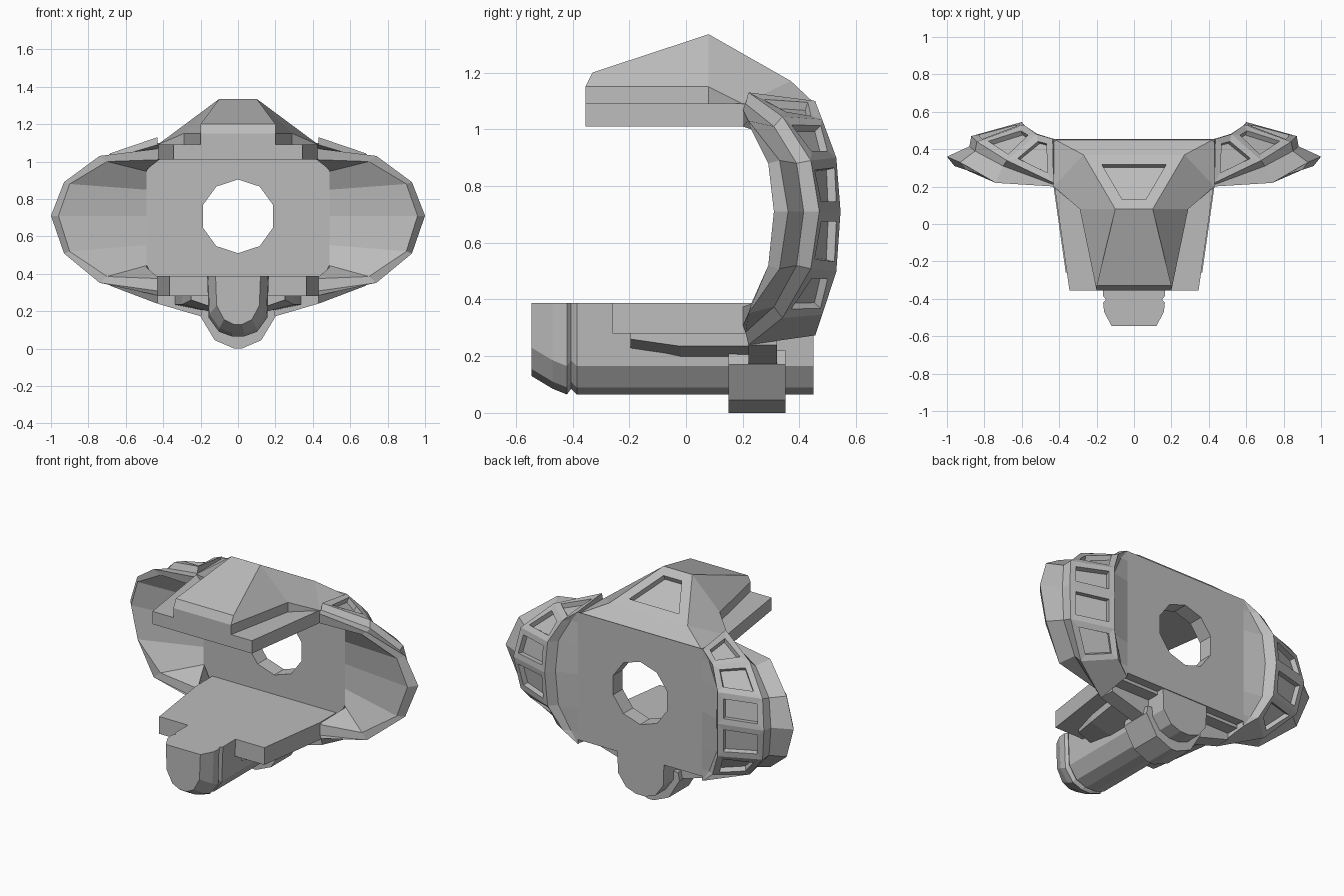
import bpy, bmesh
from math import sin, cos, tau

cube = bpy.data.objects.get("Cube")
if cube:
    bpy.data.objects.remove(cube, do_unlink=True)

grey = bpy.data.materials.new("hull grey")
COLOUR = (0.5, 0.5, 0.5, 1)
grey.diffuse_color = COLOUR
grey.use_nodes = True
grey.node_tree.nodes["Principled BSDF"].inputs["Base Color"].default_value = COLOUR


def finish(name, bm, mirror=False):
    """Turn a bmesh into a flat shaded object."""
    bmesh.ops.recalc_face_normals(bm, faces=bm.faces)
    mesh = bpy.data.meshes.new(name)
    bm.to_mesh(mesh)
    bm.free()
    mesh.materials.append(grey)
    obj = bpy.data.objects.new(name, mesh)
    bpy.context.collection.objects.link(obj)
    if mirror:
        obj.modifiers.new("both_sides", "MIRROR")
    return obj


def recess(bm, faces, border, depth):
    """Sink a straight-walled window into each face."""
    bmesh.ops.recalc_face_normals(bm, faces=bm.faces)
    bmesh.ops.inset_individual(bm, faces=faces, thickness=border, use_even_offset=True)
    bmesh.ops.inset_individual(bm, faces=faces, thickness=0.004, depth=-depth)


def loft(sections):
    """Skin closed sections of equal length; returns the bmesh and face grid."""
    bm = bmesh.new()
    rings = [[bm.verts.new(p) for p in s] for s in sections]
    n = len(rings[0])
    grid = [[bm.faces.new((a[i], a[(i + 1) % n], b[(i + 1) % n], b[i]))
             for i in range(n)] for a, b in zip(rings, rings[1:])]
    bm.faces.new(rings[0])
    bm.faces.new(rings[-1])
    return bm, grid


def both(half):
    """Close a half outline by reflecting it in x."""
    return half + [(-x, v) for x, v in reversed(half)]


def prism_y(name, outline, y0, y1, mirror=False):
    bm, _ = loft([[(x, y, z) for x, z in outline] for y in (y0, y1)])
    return finish(name, bm, mirror)


def prism_z(name, outline, z0, z1):
    bm, _ = loft([[(x, y, z) for x, y in outline] for z in (z0, z1)])
    return finish(name, bm)


# Side wings: inner rim, outer rim, groove, band front, band back per station
MID = 0.71
upper = [
    [(.42, .20, 1.01), (.42, .20, 1.07), (.43, .21, 1.09), (.43, .22, 1.13), (.435, .455, 1.1)],
    [(.70, .23, 1.0), (.74, .22, 1.03), (.70, .31, 1.01), (.68, .34, 1.045), (.52, .48, 1.035)],
    [(.90, .29, .88), (.93, .33, .89), (.85, .39, .88), (.84, .44, .89), (.59, .53, .9)],
    [(.96, .31, MID), (1, .36, MID), (.88, .415, MID), (.87, .47, MID), (.6, .545, MID)],
]
lower = [[(x, y, MID - (z - MID) * 1.12) for x, y, z in s] for s in reversed(upper[:-1])]
stations = []
for s in upper + lower:
    rim, (dx, dy, dz) = s[0], s[-1]
    step = (max(dx - .04, .432), max(dy - .05, .456), dz)
    root_back = (.43, .455, dz)
    root_front = (.49, .362, MID + (rim[2] - MID) * .82)
    stations.append(s + [step, root_back, root_front])
bm, grid = loft(stations)
recess(bm, [row[3] for row in grid[:5]], .035, .03)
finish("side_wings", bm, True)

# Back plate with a round opening
front = both([(.42, 1.05), (.49, .95), (.49, .45), (.42, .3)])
back = both([(.43, 1.1), (.43, .95), (.43, .45), (.43, .3)])
bm, _ = loft([[(x, .36, z) for x, z in front], [(x, .455, z) for x, z in back]])
plate = finish("back_plate", bm)
circle = [(.197 * sin(tau * i / 10), .707 + .197 * cos(tau * i / 10)) for i in range(10)]
cutter = prism_y("hole_cutter", circle, 0, 1)
cutter.hide_render = True
cut = plate.modifiers.new("hole", "BOOLEAN")
cut.object = cutter
cut.solver = "EXACT"
bpy.context.view_layer.objects.active = plate
bpy.ops.object.modifier_apply(modifier=cut.name)
bpy.data.objects.remove(cutter, do_unlink=True)

# Canopy ledge
prism_z("canopy_ledge", both([(.345, -.355), (.425, .2), (.43, .455)]), 1.01, 1.09)

# Canopy hood: one half is listed, the other is reflected
half = [(.2, -.355, 1.08), (.2, -.355, 1.15), (.2, -.33, 1.2), (.1, .08, 1.335), (.27, .37, 1.17),
        (.43, .455, 1.09), (.29, .08, 1.15), (.29, .08, 1.08), (.43, .2, 1.09)]
bm = bmesh.new()
left = [bm.verts.new(p) for p in half]
right = [bm.verts.new((-x, y, z)) for x, y, z in half]
spine = [bm.faces.new((left[i], left[i + 1], right[i + 1], right[i])) for i in range(5)]
for side in (left, right):
    for face in ((0, 1, 6, 7), (1, 2, 3, 6), (6, 8, 7), (3, 6, 8, 4), (4, 8, 5)):
        bm.faces.new([side[i] for i in face])
bm.faces.new([left[i] for i in (0, 7, 8, 5)] + [right[i] for i in (5, 8, 7, 0)])
recess(bm, [spine[3]], .06, .03)
finish("canopy_hood", bm)

# Lower deck
prism_z("lower_deck", both([(.365, -.26), (.43, .2), (.43, .4)]), .28, .388)

# Round-bottomed keel with a collar groove and tapered nose
keel = []
for y, w, bottom in ((-.545, .12, .13), (-.47, .16, .085), (-.42, .165, .065), (-.405, .15, .085),
                     (-.385, .165, .065), (.45, .165, .065)):
    outline = both([(w, .388), (w * .95, bottom + .1), (w * .62, bottom + .025), (w * .2, bottom)])
    keel.append([(x, y, z) for x, z in outline])
bm, _ = loft(keel)
finish("keel", bm)

# Tapered rails under the deck
rails = []
for y, bottom, w in ((-.195, .215, .25), (-.02, .19, .3), (.24, .19, .34)):
    rails.append([(.12, y, .29), (w, y, .29), (w, y, bottom + .045), (.12, y, bottom)])
bm, _ = loft(rails)
finish("deck_rails", bm, True)

# Sloped braces and rear collar
prism_y("rear_brace", both([(.43, .3), (.43, .24), (.19, .17)]), .22, .32)
prism_y("rear_collar", both([(.19, .22), (.2, .17), (.125, .045), (.02, 0)]), .15, .35)
